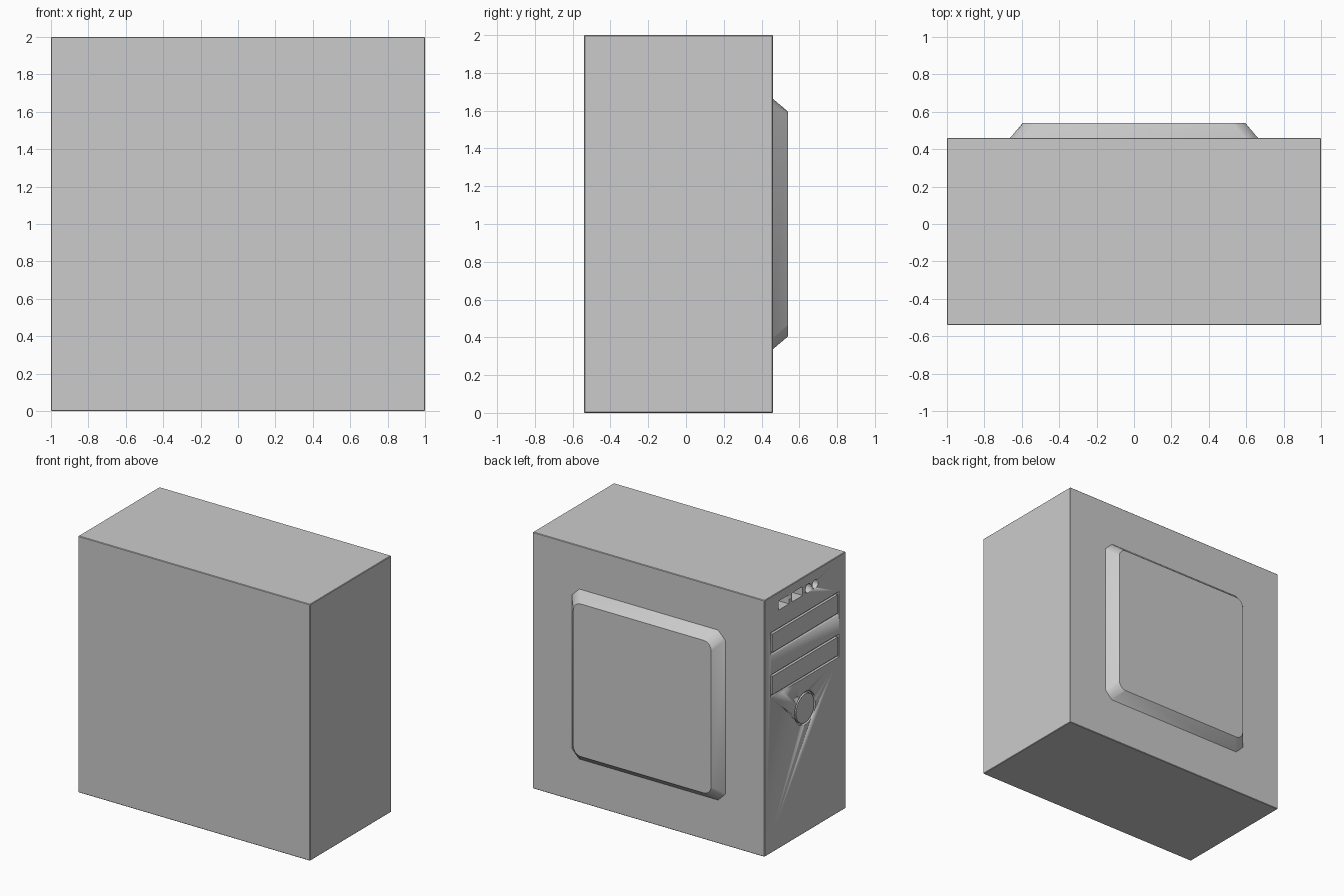
import bpy, bmesh
from math import cos, sin, pi

if "Cube" in bpy.data.objects:
    bpy.data.objects.remove(bpy.data.objects["Cube"])

FACE_X = -1.0            # panel side of the case
BACK_Y = 0.46            # side that carries the raised window


def finish(name, bm, angle=0.5):
    bmesh.ops.recalc_face_normals(bm, faces=bm.faces)
    me = bpy.data.meshes.new(name)
    bm.to_mesh(me)
    bm.free()
    ob = bpy.data.objects.new(name, me)
    bpy.context.collection.objects.link(ob)
    bpy.ops.object.select_all(action='DESELECT')
    ob.select_set(True)
    bpy.context.view_layer.objects.active = ob
    bpy.ops.object.shade_smooth_by_angle(angle=angle)
    return ob


def loft(bm, a, b):
    """Closed solid between two loops with equal point counts."""
    va, vb = [bm.verts.new(p) for p in a], [bm.verts.new(p) for p in b]
    bm.faces.new(va)
    bm.faces.new(vb[::-1])
    for i in range(len(va)):
        j = (i + 1) % len(va)
        bm.faces.new((va[i], va[j], vb[j], vb[i]))


def prism(bm, outline, x0, x1):
    loft(bm, [(x0, y, z) for y, z in outline], [(x1, y, z) for y, z in outline])


def rect(y0, y1, z0, z1, gap=0.0):
    return [(y0 + gap, z0 + gap), (y1 - gap, z0 + gap),
            (y1 - gap, z1 - gap), (y0 + gap, z1 - gap)]


def circle(y, z, r, n=32):
    return [(y + r * cos(2 * pi * i / n), z + r * sin(2 * pi * i / n)) for i in range(n)]


def corner_square(half, r, y, straight=False, n=6):
    """Square loop in the xz plane with rounded or cut corners."""
    pts = []
    for q, (sx, sz) in enumerate([(1, 1), (-1, 1), (-1, -1), (1, -1)]):
        for i in range(n + 1):
            a = q * pi / 2 + pi / 2 * i / n
            c, s = cos(a), sin(a)
            k = abs(c) + abs(s) if straight else 1.0
            pts.append((sx * (half - r) + r * c / k, y, 1 + sz * (half - r) + r * s / k))
    return pts


# case body with very fine edge bevel
bm = bmesh.new()
prism(bm, rect(-0.54, BACK_Y, 0, 2), -1, 1)
bmesh.ops.bevel(bm, geom=bm.edges[:], offset=0.004, segments=1, affect='EDGES')
body = finish("case_body", bm)

# panel features: drive bays, power button, ports and audio jacks
bays = [(-0.46, 0.38, 1.54, 1.72), (-0.46, 0.38, 1.21, 1.39)]
button = (-0.04, 0.97)
ports = [rect(0.16, 0.29, 1.86, 1.93), rect(-0.01, 0.12, 1.86, 1.93)]
jacks = [circle(-0.08, 1.89, 0.035, 24), circle(-0.165, 1.89, 0.035, 24)]

# cutter for all recesses
bm = bmesh.new()
for b in bays:
    prism(bm, rect(*b), FACE_X - 0.1, FACE_X + 0.02)
prism(bm, circle(*button, 0.128, 48), FACE_X - 0.1, FACE_X + 0.02)
for outline in ports + jacks:
    prism(bm, outline, FACE_X - 0.1, FACE_X + 0.1)
cutter = finish("recess_cutter", bm)
cutter.hide_render = True

mod = body.modifiers.new("recesses", 'BOOLEAN')
mod.operation = 'DIFFERENCE'
mod.solver = 'EXACT'
mod.object = cutter
bpy.context.view_layer.objects.active = body
bpy.ops.object.modifier_apply(modifier=mod.name)
bpy.data.objects.remove(cutter)

# covers sitting flush inside the recesses, leaving a thin groove
for i, b in enumerate(bays):
    bm = bmesh.new()
    prism(bm, rect(*b, gap=0.018), FACE_X, FACE_X + 0.025)
    finish(f"drive_bay_cover_{i + 1}", bm)
bm = bmesh.new()
prism(bm, circle(*button, 0.112, 48), FACE_X, FACE_X + 0.025)
finish("power_button", bm)

# raised side window: cut corners at the base, rounded corners on top
bm = bmesh.new()
loft(bm, corner_square(0.667, 0.065, BACK_Y - 0.005, straight=True),
     corner_square(0.595, 0.065, 0.54))
finish("side_bulge", bm)
